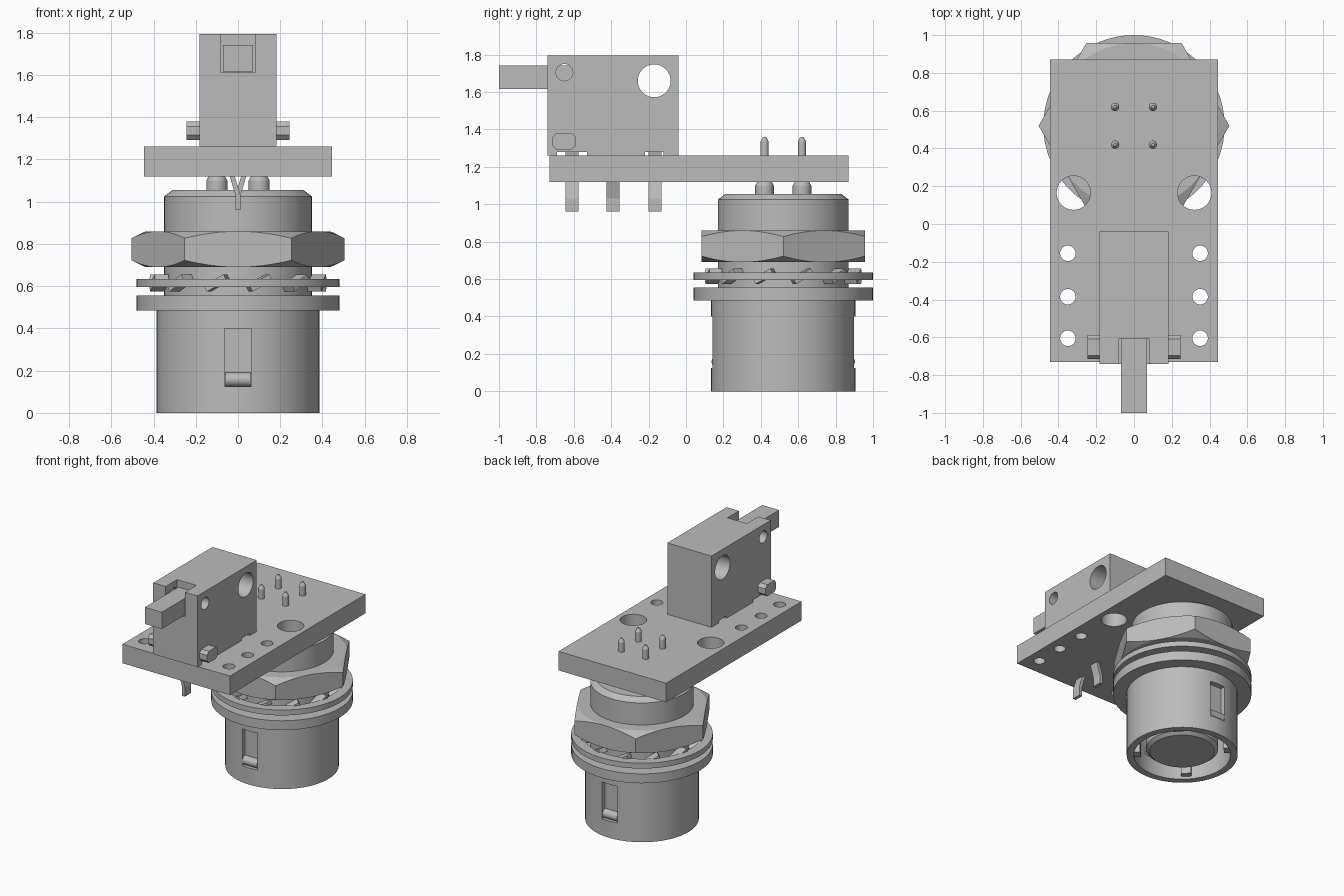
import bpy, bmesh, math
from mathutils import Matrix, Vector

if "Cube" in bpy.data.objects:
    bpy.data.objects.remove(bpy.data.objects["Cube"])

grey = bpy.data.materials.new("plain grey")
grey.use_nodes = True
grey.diffuse_color = (0.5, 0.5, 0.5, 1)
grey.node_tree.nodes["Principled BSDF"].inputs["Base Color"].default_value = (0.5, 0.5, 0.5, 1)

AXIS = Vector((0, 0.52, 0))  # centre line of the round connector


def finish(name, bm, smooth=False):
    bmesh.ops.recalc_face_normals(bm, faces=bm.faces)
    mesh = bpy.data.meshes.new(name)
    bm.to_mesh(mesh)
    bm.free()
    ob = bpy.data.objects.new(name, mesh)
    bpy.context.collection.objects.link(ob)
    mesh.materials.append(grey)
    if smooth:
        smooth_shade(ob)
    return ob


def activate(ob):
    bpy.ops.object.select_all(action='DESELECT')
    ob.select_set(True)
    bpy.context.view_layer.objects.active = ob


def smooth_shade(ob):
    activate(ob)
    bpy.ops.object.shade_smooth_by_angle(angle=math.radians(25))


def box(name, lo, hi):
    bm = bmesh.new()
    lo, hi = Vector(lo), Vector(hi)
    bmesh.ops.create_cube(bm, size=1, matrix=Matrix.Translation((lo + hi) / 2)
                          @ Matrix.Diagonal((*(hi - lo), 1)))
    return finish(name, bm)


def rod(name, centre, radius, length, axis='Z', sides=32, smooth=True):
    turn = {'X': Matrix.Rotation(math.pi / 2, 4, 'Y'), 'Z': Matrix()}[axis]
    bm = bmesh.new()
    bmesh.ops.create_cone(bm, cap_ends=True, segments=sides, radius1=radius, radius2=radius,
                          depth=length, matrix=Matrix.Translation(centre) @ turn)
    return finish(name, bm, smooth)


def lathe(name, profile, centre, steps=64, closed=False, smooth=True):
    bm = bmesh.new()
    verts = [bm.verts.new((r, 0, z)) for r, z in profile]
    edges = [bm.edges.new(p) for p in zip(verts, verts[1:])]
    if closed:
        edges.append(bm.edges.new((verts[-1], verts[0])))
    bmesh.ops.spin(bm, geom=verts + edges, axis=(0, 0, 1), cent=(0, 0, 0),
                   angle=math.tau, steps=steps)
    bmesh.ops.remove_doubles(bm, verts=bm.verts, dist=0.0005)
    bmesh.ops.translate(bm, verts=bm.verts, vec=centre)
    return finish(name, bm, smooth)


def extrude(name, outline, depth):
    """Closed outline of points, extruded along a vector."""
    bm = bmesh.new()
    face = bm.faces.new([bm.verts.new(p) for p in outline])
    top = bmesh.ops.extrude_face_region(bm, geom=[face])["geom"]
    bmesh.ops.translate(bm, vec=depth, verts=[v for v in top if isinstance(v, bmesh.types.BMVert)])
    return finish(name, bm)


def boolean(ob, tools, operation='DIFFERENCE'):
    for tool in tools:
        mod = ob.modifiers.new("cut", 'BOOLEAN')
        mod.operation, mod.object, mod.solver = operation, tool, 'EXACT'
        activate(ob)
        bpy.ops.object.modifier_apply(modifier=mod.name)
        bpy.data.objects.remove(tool)


# Connector shell with flange, threaded neck and inner plug
shell = lathe("connector_shell", [
    (0, 0.03), (0.225, 0.03), (0.25, 0.05), (0.25, 0.4), (0.335, 0.4), (0.335, 0),
    (0.385, 0), (0.385, 0.485), (0.48, 0.485), (0.48, 0.555), (0.35, 0.555),
    (0.35, 1.025), (0.31, 1.055), (0, 1.055)], AXIS)
boolean(shell, [box("window_cutter", (-0.063, 0.52 + s * 0.37 - 0.025, 0.125),
                    (0.063, 0.52 + s * 0.37 + 0.025, 0.4)) for s in (-1, 1)])
smooth_shade(shell)

# Latch bumps in the two windows
for side, s in (("front", -1), ("back", 1)):
    rod(side + "_latch", (0, 0.52 + s * 0.35, 0.158), 0.033, 0.12, 'X')

# Keying ribs inside the barrel
for i in range(4):
    rib = box(f"key_rib_{i + 1}", (0.29, -0.035, 0.02), (0.345, 0.035, 0.4))
    rib.matrix_world = Matrix.Translation(AXIS) @ Matrix.Rotation(math.pi / 4 + i * math.pi / 2, 4, 'Z')

# Lock washer with twisted inner teeth
lathe("lock_washer", [(0.41, 0.595), (0.48, 0.595), (0.48, 0.635), (0.41, 0.635)], AXIS, closed=True)
TEETH = 12
for i in range(TEETH):
    tooth = box(f"washer_tooth_{i + 1}", (0.352, -0.055, -0.017), (0.42, 0.055, 0.017))
    tooth.matrix_world = (Matrix.Translation(AXIS + Vector((0, 0, 0.615)))
                          @ Matrix.Rotation(math.tau * (i + 0.5) / TEETH, 4, 'Z')
                          @ Matrix.Rotation(math.radians(28), 4, 'X'))

# Hexagonal nut with chamfered corners
nut = rod("hex_nut", AXIS + Vector((0, 0, 0.775)), 0.505, 0.17, sides=6, smooth=False)
nut.data.transform(Matrix.Translation(AXIS) @ Matrix.Rotation(math.pi / 6, 4, 'Z') @ Matrix.Translation(-AXIS))
boolean(nut, [lathe("nut_chamfer", [(0, 0.69), (0.437, 0.69), (0.52, 0.73), (0.52, 0.82),
                                    (0.437, 0.86), (0, 0.86)], AXIS, 96)], 'INTERSECT')
smooth_shade(nut)

# Contact pins through the board
for x in (-0.1, 0.1):
    for y in (0.42, 0.62):
        lathe("contact_pin", [(0, 1.04), (0.05, 1.04), (0.05, 1.1), (0.038, 1.12), (0.022, 1.12),
                              (0.022, 1.335), (0.008, 1.36), (0, 1.36)], (x, y, 0), 24)

# Circuit board with mounting holes
board = box("circuit_board", (-0.445, -0.73, 1.12), (0.445, 0.87, 1.262))
holes = [(0.32, 0.165, 0.09)] + [(0.35, y, 0.041) for y in (-0.155, -0.385, -0.605)]
boolean(board, [rod("hole_cutter", (s * x, y, 1.19), r, 0.4)
                for x, y, r in holes for s in (-1, 1)])
smooth_shade(board)

# Switch body: top slot, through hole, small side hole and relieved underside
body = box("switch_body", (-0.183, -0.74, 1.262), (0.183, -0.04, 1.795))
boolean(body, [
    box("slot_cutter", (-0.08, -0.8, 1.612), (0.08, -0.605, 1.9)),
    rod("mount_cutter", (0, -0.17, 1.66), 0.088, 1, 'X'),
    rod("pivot_cutter", (0, -0.65, 1.705), 0.045, 1, 'X'),
    box("front_relief", (-0.3, -0.69, 1.2), (0.3, -0.53, 1.28)),
    box("rear_relief", (-0.3, -0.22, 1.2), (0.3, -0.12, 1.28))])
smooth_shade(body)

# Sliding button
box("switch_button", (-0.07, -1, 1.617), (0.07, -0.605, 1.742))

# Side pegs with clipped corners
peg = [(-0.715, 1.315), (-0.695, 1.293), (-0.61, 1.293), (-0.587, 1.315),
       (-0.587, 1.357), (-0.61, 1.38), (-0.695, 1.38), (-0.715, 1.357)]
for name, x in (("left_peg", 0.17), ("right_peg", -0.245)):
    extrude(name, [(x, y, z) for y, z in peg], (0.075, 0, 0))

# Switch leads, kinked alternately to hold in the board
for i, y in enumerate((-0.645, -0.425, -0.2)):
    s = 1 if i % 2 else -1
    line = [(0, 1.29), (0.03 * s, 1.13), (0, 1.03), (0, 0.96)]
    outline = [(x - 0.012, y, z) for x, z in line] + [(x + 0.012, y, z) for x, z in reversed(line)]
    extrude(f"switch_lead_{i + 1}", outline, (0, 0.07, 0))
